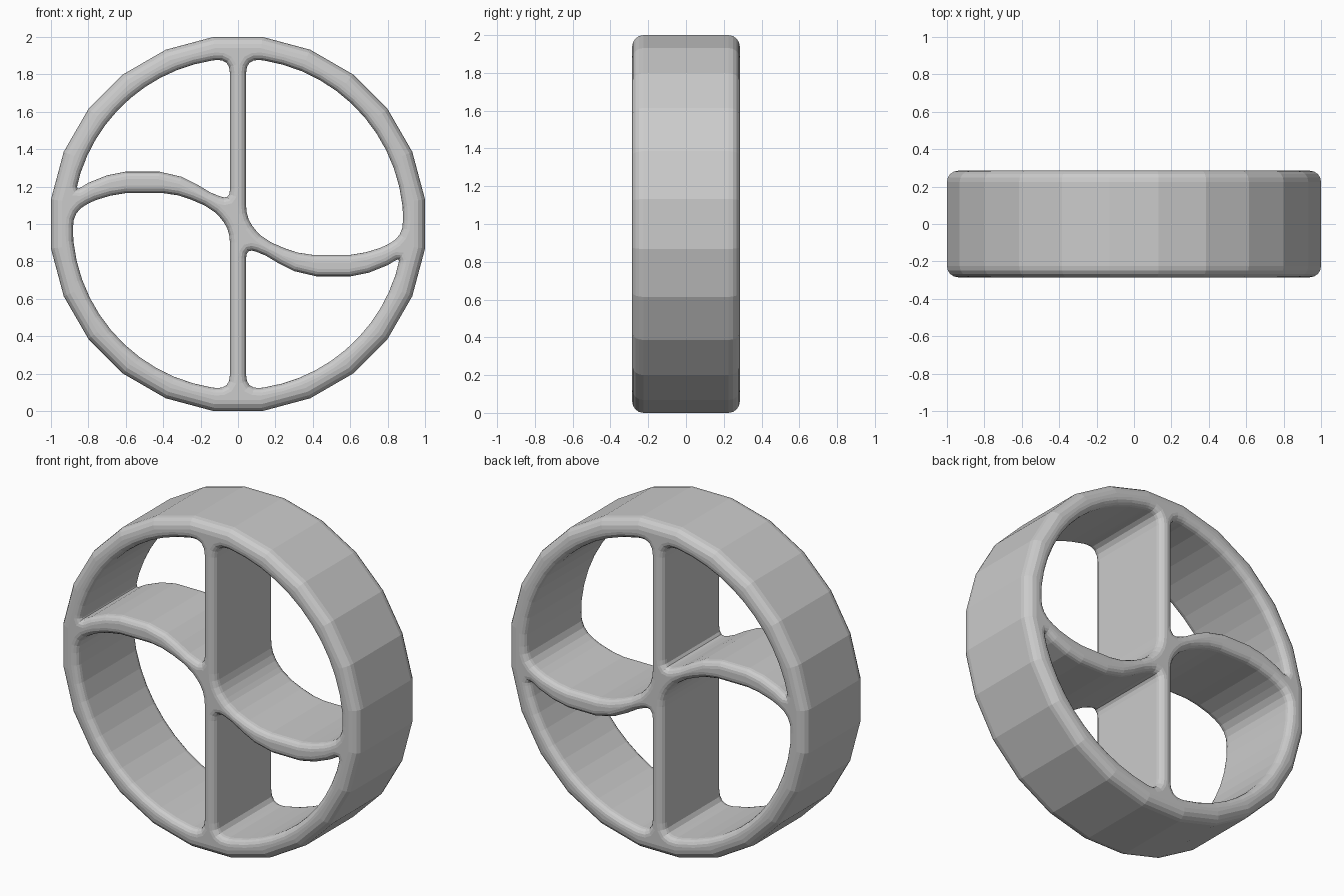
import bpy, bmesh, math
from mathutils import Vector

cube = bpy.data.objects.get("Cube")
if cube:
    bpy.data.objects.remove(cube, do_unlink=True)

HALF_DEPTH = 0.285
INNER = 0.885      # inner radius of the rim
BAR = 0.043        # half thickness of the upright divider


def arc(a, b, n, r=INNER):
    return [(r * math.cos(math.radians(a + (b - a) * i / n)),
             r * math.sin(math.radians(a + (b - a) * i / n))) for i in range(n + 1)]


def rounded(points):
    """Soften every corner given as (x, z, radius)."""
    out = []
    for i, p in enumerate(points):
        c = Vector(p[:2])
        if len(p) == 2:
            out.append(c)
            continue
        ends = []
        for q in (points[i - 1], points[(i + 1) % len(points)]):
            d = Vector(q[:2]) - c
            ends.append(c + d.normalized() * min(p[2], d.length * 0.8))
        for k in range(5):
            t = k / 4
            out.append(ends[0] * (1 - t) ** 2 + c * 2 * t * (1 - t) + ends[1] * t * t)
    return out


def offset(loop, dist):
    """Move a counter-clockwise loop outward by dist."""
    out = []
    for i, p in enumerate(loop):
        a = (p - loop[i - 1]).normalized()
        b = (loop[(i + 1) % len(loop)] - p).normalized()
        n1, n2 = Vector((a.y, -a.x)), Vector((b.y, -b.x))
        out.append(p + (n1 + n2) * dist / (1 + n1.dot(n2)))
    return out


def wall(bm, loop, radius, sign):
    """Wall through the depth with rounded lips; returns front and back edges."""
    half = [(radius * (1 - math.cos(t)), HALF_DEPTH - radius + radius * math.sin(t))
            for t in (math.pi / 2 * k / 4 for k in range(5))]
    rows = [(o, -y) for o, y in reversed(half)] + half
    rings = [[bm.verts.new((p.x, y, p.y + 1)) for p in offset(loop, sign * o)]
             for o, y in rows]
    n = len(loop)
    for r, s in zip(rings, rings[1:]):
        for i in range(n):
            j = (i + 1) % n
            bm.faces.new((r[i], r[j], s[j], s[i]))
    return [[bm.edges.get((r[i], r[(i + 1) % n])) for i in range(n)]
            for r in (rings[0], rings[-1])]


# Openings on the right half, measured from the hub
wave_top = [(0.12, -0.06), (0.18, -0.1), (0.25, -0.13), (0.32, -0.153), (0.4, -0.165),
            (0.6, -0.165), (0.68, -0.152), (0.76, -0.128)]
wave_bottom = [(0.8, -0.22), (0.7, -0.26), (0.6, -0.28), (0.42, -0.28),
               (0.3, -0.252), (0.22, -0.212), (0.15, -0.17)]
upper = ([(BAR, 0.02, 0.08)] + wave_top + [(0.885, -0.07, 0.09)]
         + arc(6, 81, 11) + [(BAR, 0.885, 0.08)])
lower = ([(BAR, -0.885, 0.08)] + arc(-81, -18, 10)
         + [(0.866, -0.18, 0.03)] + wave_bottom + [(BAR, -0.125, 0.06)])
openings = [rounded(upper), rounded(lower)]
openings += [[-p for p in loop] for loop in openings]

# Rim with flats at the top, bottom and sides
outer = [Vector(p) for p in arc(7.5, 352.5, 23, 1 / math.cos(math.radians(7.5)))]

bm = bmesh.new()
loops = [wall(bm, outer, 0.06, -1)] + [wall(bm, loop, 0.04, 1) for loop in openings]
for side, direction in ((0, -1), (1, 1)):
    edges = [e for pair in loops for e in pair[side]]
    bmesh.ops.triangle_fill(bm, use_beauty=True, edges=edges, normal=(0, direction, 0))
bmesh.ops.recalc_face_normals(bm, faces=bm.faces)

mesh = bpy.data.meshes.new("divided_ring")
bm.to_mesh(mesh)
bm.free()
ring = bpy.data.objects.new("divided_ring", mesh)
bpy.context.collection.objects.link(ring)

# Plain grey finish
grey = bpy.data.materials.new("plain_grey")
grey.use_nodes = True
colour = (0.6, 0.6, 0.6, 1)
grey.diffuse_color = colour
grey.node_tree.nodes["Principled BSDF"].inputs["Base Color"].default_value = colour
mesh.materials.append(grey)
